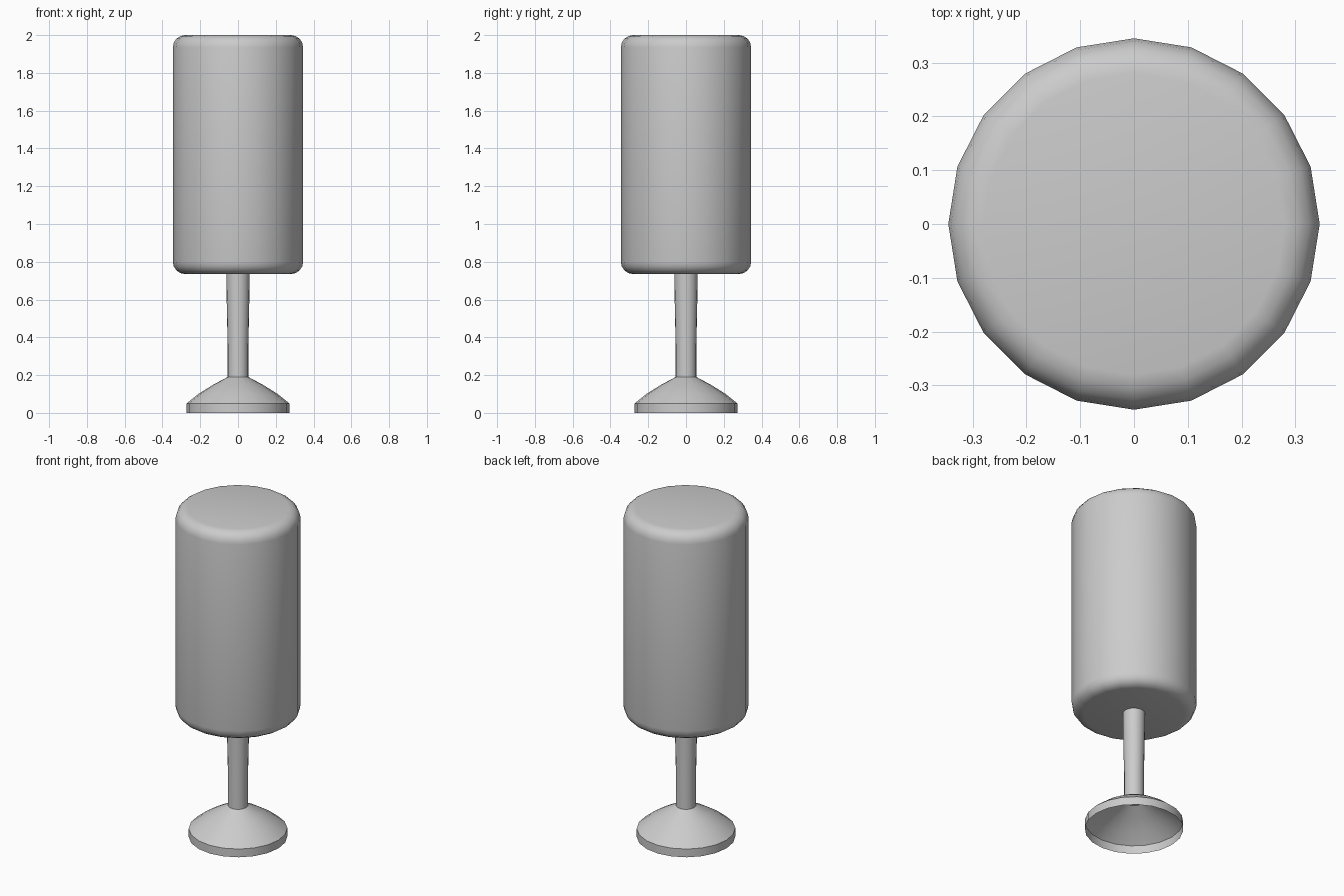
import bpy, bmesh, math

if "Cube" in bpy.data.objects:
    bpy.data.objects.remove(bpy.data.objects["Cube"])

SIDES = 20


def lathe(name, profile, cap_bottom=False, cap_top=False):
    """Revolve (radius, z) points around the z axis."""
    bm = bmesh.new()
    rings = []
    for r, z in profile:
        rings.append([bm.verts.new((r * math.cos(2 * math.pi * i / SIDES),
                                    r * math.sin(2 * math.pi * i / SIDES), z))
                      for i in range(SIDES)])
    for a, b in zip(rings, rings[1:]):
        for i in range(SIDES):
            j = (i + 1) % SIDES
            bm.faces.new((a[i], a[j], b[j], b[i]))
    if cap_bottom:
        bm.faces.new(rings[0][::-1])
    if cap_top:
        bm.faces.new(rings[-1])
    mesh = bpy.data.meshes.new(name)
    bm.to_mesh(mesh)
    bm.free()
    obj = bpy.data.objects.new(name, mesh)
    bpy.context.collection.objects.link(obj)
    bpy.context.view_layer.objects.active = obj
    obj.select_set(True)
    bpy.ops.object.shade_smooth_by_angle(angle=math.radians(35))
    obj.select_set(False)
    return obj


# Rounded cylindrical body
R, LOW, HIGH, BEVEL, STEPS = 0.345, 0.735, 2.0, 0.065, 4
arc = [math.pi / 2 * k / STEPS for k in range(STEPS + 1)]
body = [(R - BEVEL + BEVEL * math.sin(a), LOW + BEVEL - BEVEL * math.cos(a)) for a in arc]
body += [(R - BEVEL + BEVEL * math.cos(a), HIGH - BEVEL + BEVEL * math.sin(a)) for a in arc]
lathe("body", body, True, True)

# Slightly tapered stem
lathe("stem", [(0.055, 0.18), (0.055, 0.36), (0.06, 0.6), (0.062, 0.74)], True, False)

# Hollow flared foot, open underneath
lathe("foot", [(0.272, 0.0), (0.272, 0.05), (0.21, 0.1), (0.135, 0.147), (0.055, 0.19)])
